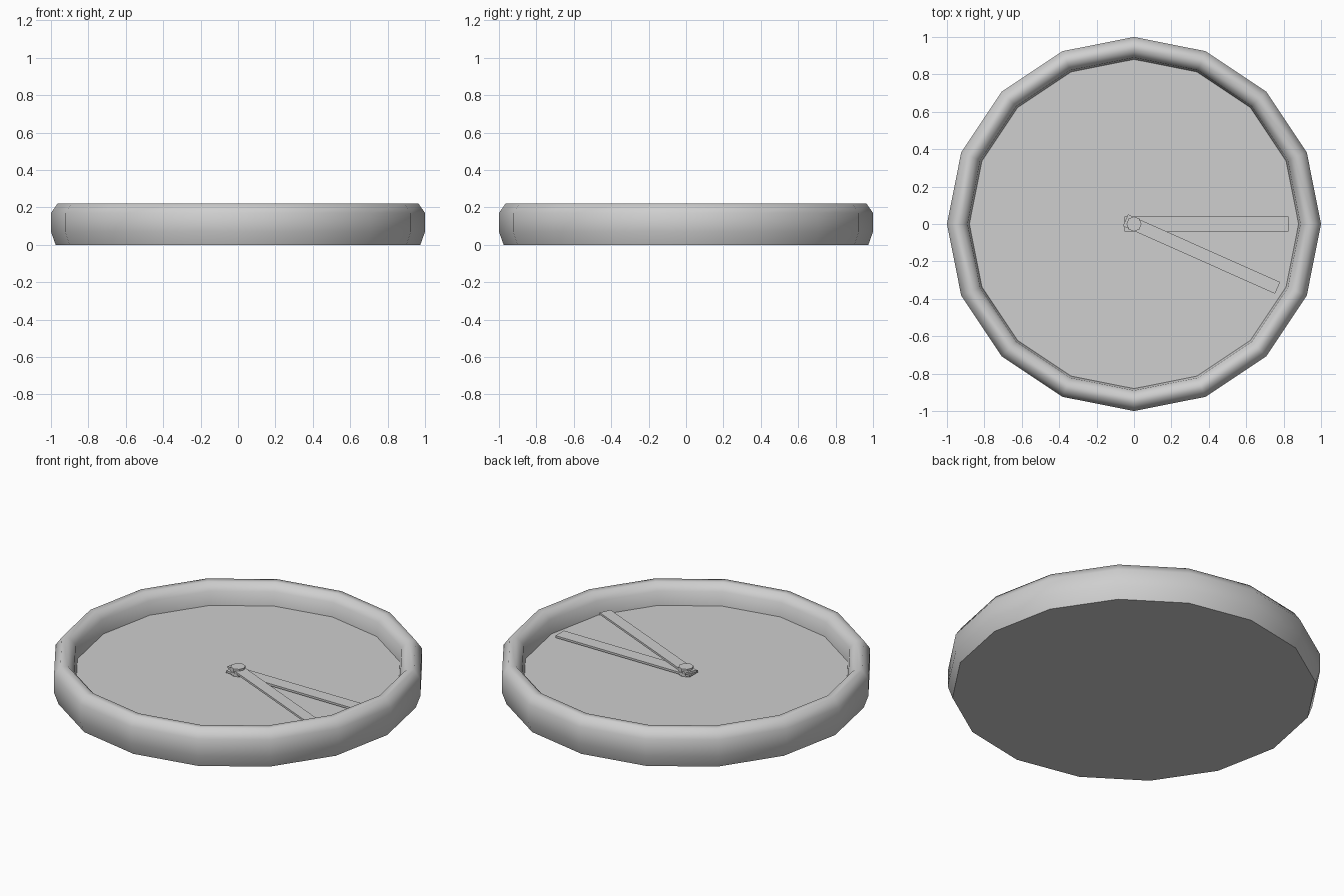
import bpy, bmesh, math
from mathutils import Matrix

cube = bpy.data.objects.get("Cube")
if cube:
    bpy.data.objects.remove(cube, do_unlink=True)

SIDES = 16
FACE_Z = 0.10

grey = bpy.data.materials.new("plain_grey")
grey.use_nodes = True
colour = (0.62, 0.62, 0.62, 1)
grey.diffuse_color = colour
grey.node_tree.nodes["Principled BSDF"].inputs["Base Color"].default_value = colour


def finish(name, bm, smooth=None):
    """Turn a bmesh into a named, grey object."""
    bmesh.ops.recalc_face_normals(bm, faces=bm.faces)
    mesh = bpy.data.meshes.new(name)
    bm.to_mesh(mesh)
    bm.free()
    mesh.materials.append(grey)
    obj = bpy.data.objects.new(name, mesh)
    bpy.context.collection.objects.link(obj)
    if smooth:
        bpy.ops.object.select_all(action="DESELECT")
        obj.select_set(True)
        bpy.context.view_layer.objects.active = obj
        bpy.ops.object.shade_smooth_by_angle(angle=math.radians(smooth))
    return obj


def lathe(name, profile, sides, smooth):
    """Sweep a (radius, height) profile around z and cap both end rings."""
    bm = bmesh.new()
    rings = []
    for r, z in profile:
        angles = [math.tau * i / sides for i in range(sides)]
        rings.append([bm.verts.new((r * math.cos(a), r * math.sin(a), z)) for a in angles])
    for low, high in zip(rings, rings[1:]):
        for i in range(sides):
            j = (i + 1) % sides
            bm.faces.new((low[i], low[j], high[j], high[i]))
    bm.faces.new(rings[0])
    bm.faces.new(rings[-1])
    return finish(name, bm, smooth)


def hand(name, tail, tip, width, bottom, thickness, degrees):
    """Flat bar reaching from behind the pivot out to its tip."""
    bm = bmesh.new()
    bmesh.ops.create_cube(bm, size=1)
    bmesh.ops.scale(bm, vec=(tip - tail, width, thickness), verts=bm.verts)
    bmesh.ops.translate(bm, vec=((tip + tail) / 2, 0, bottom + thickness / 2), verts=bm.verts)
    turn = Matrix.Rotation(math.radians(degrees), 3, "Z")
    bmesh.ops.rotate(bm, matrix=turn, verts=bm.verts)
    return finish(name, bm)


# Rounded casing: flat back, bulging wall, rolled rim, recessed dial
lathe("clock_case", [(0.975, 0), (1, 0.07), (1, 0.17), (0.965, 0.22),
                     (0.925, 0.22), (0.89, 0.18), (0.88, FACE_Z)], SIDES, 60)

# Two hands stacked above the dial
hand("lower_hand", -0.05, 0.825, 0.078, 0.108, 0.012, 0)
hand("upper_hand", -0.05, 0.84, 0.068, 0.122, 0.012, -24)

# Pivot pin through both hands
lathe("hand_pivot", [(0.04, FACE_Z), (0.04, 0.145)], 8, 30)
